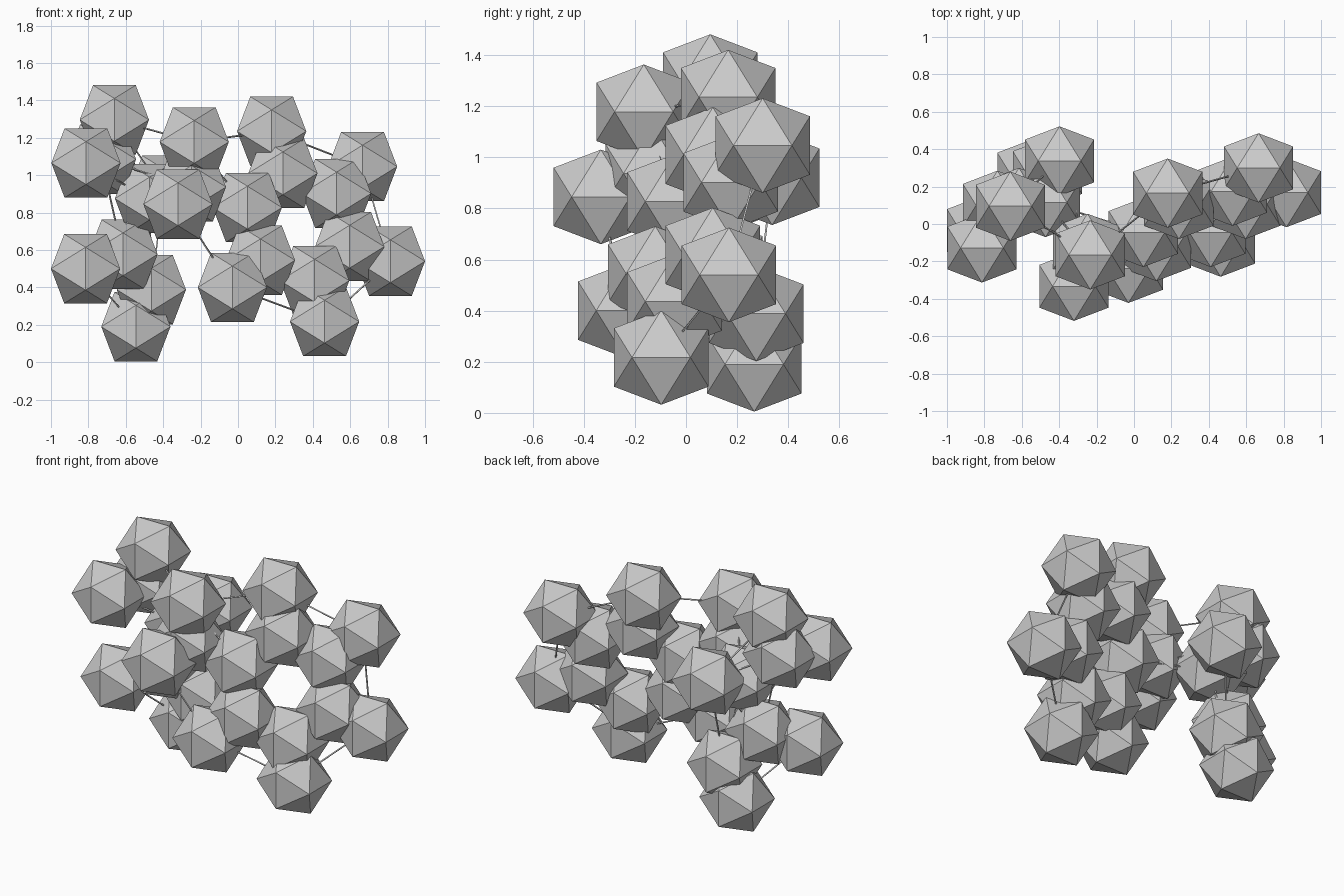
import bpy, bmesh, math
from mathutils import Vector
from itertools import combinations

if "Cube" in bpy.data.objects:
    bpy.data.objects.remove(bpy.data.objects["Cube"])

HALF = 0.185                               # half width of one ball
UNIT = HALF / ((1 + math.sqrt(5)) / 2)     # half edge length of the icosahedron
LINK_REACH = 0.56                          # balls closer than this are wired together
LINK_RADIUS = 0.005

# Ball centres, grouped by part
GROUPS = {
    "ring_ball": [(.24, .105, 1.01), (.527, .175, .902), (.597, .105, .618),
                  (.41, -.045, .436), (.12, -.12, .545), (.05, -.045, .827)],
    "ring_outer_ball": [(.18, .165, 1.235), (.666, .30, 1.046), (.815, .168, .54),
                        (.463, -.097, .217), (-.03, -.237, .40)],
    "bridge_ball": [(-.249, -.13, .937), (-.234, -.165, 1.178), (-.321, -.333, .845)],
    "centre_ball": [(-.473, .115, .875), (-.398, .337, .92)],
    "upper_branch_ball": [(-.73, .10, 1.085), (-.661, .095, 1.296), (-.813, -.128, 1.065)],
    "lower_branch_ball": [(-.615, .115, .577), (-.815, -.035, .50),
                          (-.463, .275, .388), (-.546, .267, .19)],
}


def make_object(name, bm):
    mesh = bpy.data.meshes.new(name)
    bmesh.ops.recalc_face_normals(bm, faces=bm.faces)
    bm.to_mesh(mesh)
    bm.free()
    obj = bpy.data.objects.new(name, mesh)
    bpy.context.collection.objects.link(obj)
    return obj


# Flat-faced icosahedron: three crossing golden rectangles wrapped in a hull
ball = bmesh.new()
for a in (-UNIT, UNIT):
    for b in (-HALF, HALF):
        for co in ((a, 0, b), (b, a, 0), (0, b, a)):
            ball.verts.new(co)
bmesh.ops.convex_hull(ball, input=ball.verts[:])

# Balls, all sharing one mesh
shared = None
for part, centres in GROUPS.items():
    for i, centre in enumerate(centres, 1):
        name = f"{part}_{i}"
        if shared is None:
            obj = make_object(name, ball)
            shared = obj.data
        else:
            obj = bpy.data.objects.new(name, shared)
            bpy.context.collection.objects.link(obj)
        obj.location = centre

# Thin wires joining neighbouring balls
wires = bmesh.new()
points = [Vector(c) for centres in GROUPS.values() for c in centres]
for p, q in combinations(points, 2):
    d = q - p
    if d.length < LINK_REACH:
        rod = bmesh.ops.create_cone(wires, cap_ends=True, segments=4, radius1=LINK_RADIUS,
                                    radius2=LINK_RADIUS, depth=d.length)["verts"]
        turn = d.to_track_quat('Z', 'Y').to_matrix()
        bmesh.ops.rotate(wires, verts=rod, cent=(0, 0, 0), matrix=turn)
        bmesh.ops.translate(wires, verts=rod, vec=(p + q) / 2)
make_object("link_wires", wires)
